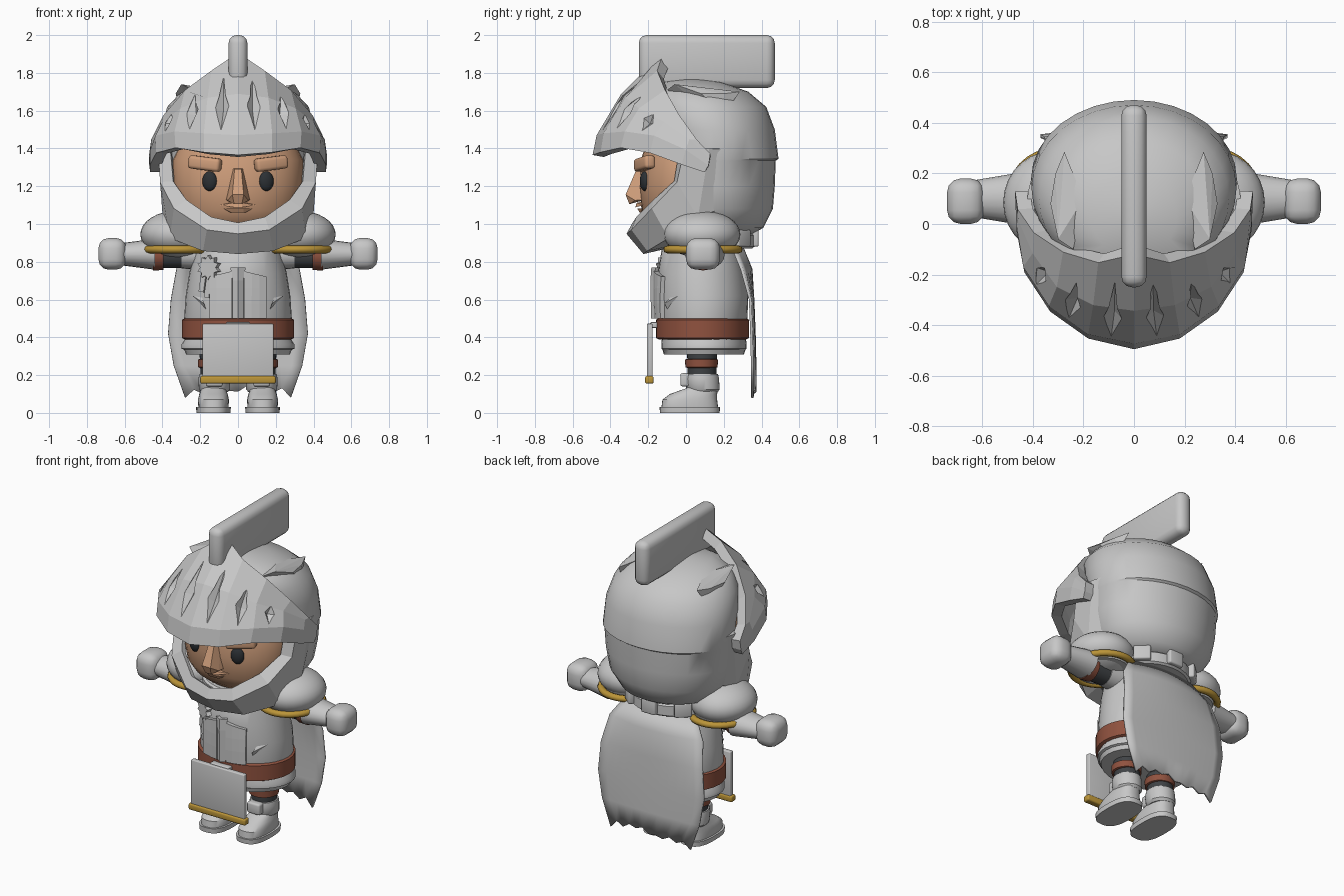
import bpy, bmesh, math, random
from mathutils import Vector, Matrix

if "Cube" in bpy.data.objects:
    bpy.data.objects.remove(bpy.data.objects["Cube"])

random.seed(4)


def mat(name, rgb):
    m = bpy.data.materials.new(name)
    m.diffuse_color = (*rgb, 1)
    m.use_nodes = True
    m.node_tree.nodes["Principled BSDF"].inputs["Base Color"].default_value = m.diffuse_color
    return m


STEEL = mat("steel grey", (0.57, 0.57, 0.57))
SKIN = mat("skin", (0.63, 0.345, 0.20))
GOLD = mat("gold", (0.50, 0.30, 0.04))
LEATHER = mat("brown leather", (0.28, 0.085, 0.05))
DARK = mat("dark cloth", (0.05, 0.055, 0.06))
EYE = mat("eye black", (0.025, 0.03, 0.035))


def finish(bm, name, material, angle=35):
    bmesh.ops.recalc_face_normals(bm, faces=bm.faces[:])
    me = bpy.data.meshes.new(name)
    bm.to_mesh(me)
    bm.free()
    me.materials.append(material)
    if angle:
        me.shade_smooth()
        me.set_sharp_from_angle(angle=math.radians(angle))
    ob = bpy.data.objects.new(name, me)
    bpy.context.collection.objects.link(ob)
    return ob


def add_grid(bm, rows, closed=False):
    """Skin a list of equal-length point rows with quads."""
    vs = [[bm.verts.new(p) for p in r] for r in rows]
    n = len(rows[0])
    for a, b in zip(vs, vs[1:]):
        for i in range(n if closed else n - 1):
            j = (i + 1) % n
            bm.faces.new((a[i], a[j], b[j], b[i]))
    return vs


def sheet(name, rows, material, thick, angle=0):
    bm = bmesh.new()
    add_grid(bm, rows)
    ob = finish(bm, name, material, angle)
    mod = ob.modifiers.new("thickness", "SOLIDIFY")
    mod.thickness, mod.offset = thick, 0
    return ob


def rings(name, profile, material, cx=0, power=1.0, n=32, angle=35):
    """Stack of ellipses (z, x radius, y radius, y centre); power < 1 is boxier."""
    def sp(v):
        return math.copysign(abs(v) ** power, v)
    bm = bmesh.new()
    rows = [[(cx + rx * sp(math.cos(2 * math.pi * i / n)),
              cy + ry * sp(math.sin(2 * math.pi * i / n)), z) for i in range(n)]
            for z, rx, ry, cy in profile]
    vs = add_grid(bm, rows, True)
    bm.faces.new(vs[0])
    bm.faces.new(vs[-1])
    return finish(bm, name, material, angle)


def ball(name, c, r, material, rot=0):
    bm = bmesh.new()
    m = Matrix.Translation(c) @ Matrix.Rotation(rot, 4, 'Z') @ Matrix.Diagonal((*r, 1))
    bmesh.ops.create_uvsphere(bm, u_segments=28, v_segments=16, radius=1, matrix=m)
    return finish(bm, name, material)


def box(name, c, size, material, bevel=0.0, rot=(0, 0, 0), seg=3):
    bm = bmesh.new()
    bmesh.ops.create_cube(bm, size=1, matrix=Matrix.Diagonal((*size, 1)))
    if bevel:
        bmesh.ops.bevel(bm, geom=bm.edges[:], offset=bevel, segments=seg, affect='EDGES', profile=0.5)
    ob = finish(bm, name, material)
    ob.location, ob.rotation_euler = c, rot
    return ob


def hull(name, pts, material):
    bm = bmesh.new()
    for p in pts:
        bm.verts.new(p)
    bmesh.ops.convex_hull(bm, input=bm.verts[:])
    return finish(bm, name, material, 0)


def xcyl(name, x0, x1, r0, r1, c, material, zs=1.0):
    bm = bmesh.new()
    bmesh.ops.create_cone(bm, cap_ends=True, segments=20, radius1=r0, radius2=r1, depth=abs(x1 - x0))
    turn = Matrix.Rotation(math.copysign(math.pi / 2, x1 - x0), 4, 'Y')
    bm.transform(Matrix.Translation(((x0 + x1) / 2, *c)) @ Matrix.Diagonal((1, 1, zs, 1)) @ turn)
    return finish(bm, name, material)


def both(half):
    return [(-x, y, z) for x, y, z in half[:0:-1]] + half


# Helmet shell and crest
rings("helmet_shell", [
    (.94, .22, .22, .12), (.98, .31, .27, .14), (1.08, .37, .30, .16), (1.2, .395, .305, .165),
    (1.335, .405, .305, .17), (1.345, .407, .315, .175), (1.5, .405, .33, .14), (1.62, .375, .325, .1),
    (1.70, .30, .27, .06), (1.75, .17, .16, .03), (1.77, .02, .02, .03)], STEEL)
box("helmet_crest", (0, .11, 1.86), (.10, .72, .28), STEEL, .042)

# Raised visor with carved slits
low = [(0, -.465, 1.36), (.17, -.425, 1.375), (.31, -.325, 1.40), (.405, -.18, 1.375), (.435, -.02, 1.315), (.435, .10, 1.275)]
m1 = [(0, -.445, 1.46), (.17, -.41, 1.47), (.315, -.305, 1.48), (.41, -.16, 1.46), (.435, 0, 1.39), (.44, .12, 1.31)]
m2 = [(0, -.32, 1.67), (.15, -.30, 1.65), (.285, -.235, 1.595), (.375, -.11, 1.525), (.43, .02, 1.44), (.44, .125, 1.34)]
top = [(0, -.10, 1.885), (.13, -.135, 1.79), (.26, -.10, 1.69), (.37, -.03, 1.56), (.43, .06, 1.44), (.44, .13, 1.37)]
visor = sheet("visor", [both(r) for r in (low, m1, m2, top)], STEEL, .06)
bm = bmesh.new()
V = Vector
for s in (-1, 1):
    for j, reach in enumerate((.6, .4, .1)):
        a, b, c = ((V(r[j]) + V(r[j + 1])) / 2 for r in (m1, m2, top))
        side = (V(m2[j + 1]) - V(m2[j])).normalized()
        tip = b.lerp(c, reach)
        out = side.cross((tip - a).normalized()).normalized()
        if out.y > 0:
            out = -out
        p = a.lerp(b, .7) + out * .03
        pts = [a + out * .033, tip + out * .033, p - side * .036, p + side * .036, p - out * .035, p + out * .05]
        vs = [bm.verts.new((s * q.x, q.y, q.z)) for q in pts]
        for i in (0, 1):
            for k in (2, 3):
                for l in (4, 5):
                    bm.faces.new((vs[i], vs[k], vs[l]))
cutter = finish(bm, "slit_cutter", STEEL, 0)
cutter.hide_render = True
cutter.hide_viewport = True
cutter.display_type = 'WIRE'
cut = visor.modifiers.new("slits", "BOOLEAN")
cut.operation, cut.object, cut.solver = 'DIFFERENCE', cutter, 'EXACT'

# Cheek and chin guard
sheet("chin_guard", [both(r) for r in (
    [(0, -.27, 1.0), (.14, -.25, 1.03), (.27, -.16, 1.12), (.34, -.05, 1.22), (.355, -.02, 1.40)],
    [(0, -.30, .95), (.16, -.275, .97), (.33, -.17, 1.08), (.40, -.04, 1.22), (.41, 0, 1.40)],
    [(0, -.22, .855), (.18, -.20, .87), (.35, -.09, .935), (.385, .06, 1.04), (.405, .12, 1.40)],
    [(0, -.08, .89), (.18, -.03, .91), (.29, .08, .98), (.345, .16, 1.08), (.38, .22, 1.40)])], STEEL, .03)

# Face
rings("face", [(.96, .22, .14, 0), (1.0, .27, .19, 0), (1.07, .315, .235, 0), (1.2, .343, .247, 0),
               (1.34, .343, .24, 0), (1.45, .3, .2, 0)], SKIN)
hull("nose", [(s * x, y, z) for s in (-1, 1) for x, y, z in
              ((.03, -.22, 1.30), (.068, -.21, 1.13), (.018, -.262, 1.29), (.055, -.27, 1.125),
               (.03, -.32, 1.155), (.02, -.30, 1.105))], SKIN)
hull("lower_lip", [(s * x, y, z) for s in (-1, 1) for x, y, z in
                   ((.075, -.232, 1.082), (.03, -.258, 1.082), (.03, -.245, 1.06), (.06, -.21, 1.065))], SKIN)
hull("upper_lip", [(s * x, y, z) for s in (-1, 1) for x, y, z in
                   ((.10, -.225, 1.10), (.02, -.262, 1.112), (.02, -.268, 1.088), (.03, -.22, 1.12))], SKIN)
for s in (-1, 1):
    ball("eye", (s * .15, -.218, 1.227), (.04, .025, .052), EYE, s * .3)
    box("brow", (s * .175, -.22, 1.32), (.18, .06, .07), SKIN, .018, (0, s * -.12, s * .38))

# Torso, belt and skirt
BODY = [(.36, .26, .21, .09), (.5, .285, .235, .09), (.62, .277, .24, .09), (.74, .258, .228, .08),
        (.86, .23, .2, .07), (.92, .15, .15, .07)]
rings("torso", BODY, STEEL)
rings("collar", [(.87, .25, .25, .1), (.88, .265, .262, .1), (.94, .265, .262, .1), (.95, .25, .25, .1)], STEEL)
rings("belt", [(.388, .28, .23, .087), (.397, .297, .247, .087), (.493, .297, .247, .087), (.502, .28, .23, .087)], LEATHER)
rings("skirt", [(.31, .2, .15, .095), (.31, .275, .212, .095), (.335, .285, .22, .095),
                (.34, .30, .226, .095), (.36, .30, .226, .095), (.40, .275, .222, .095)], STEEL)
for deg in (48, 90, 132):
    a = math.radians(deg)
    box("collar_block", (.28 * math.cos(a), .1 + .265 * math.sin(a), .925), (.10, .04, .09), STEEL, .01, (0, 0, a - math.pi / 2))


def chest_y(x, z):
    for (z0, *p), (z1, *q) in zip(BODY, BODY[1:]):
        if z0 <= z <= z1:
            rx, ry, cy = (u + (v - u) * (z - z0) / (z1 - z0) for u, v in zip(p, q))
            return cy - ry * math.sqrt(max(0, 1 - (x / rx) ** 2))
    return 0


# Fluted breastplate, centre ridge and battle nicks
for s in (-1, 1):
    sheet("breastplate", [[(s * x, chest_y(x, z) - .012, z + t * (.09 - x)) for x in (.03, .07, .11, .145)]
                          for z, t in ((.5, 0), (.58, 0), (.66, 0), (.735, .25))], STEEL, .025)
    hull("breastplate_nick", [(s * x, chest_y(x, z) - d, z) for x, z, d in
                              ((.17, .55, .0), (.24, .62, .012), (.18, .58, .022), (.19, .61, .0))], STEEL)
sheet("breastplate_ridge", [[(x * w, chest_y(x * w, z) - (.03 if x == 0 else .012), z) for x in (-1, 0, 1)]
                            for z, w in ((.5, .022), (.7, .022), (.77, .035))], STEEL, .02)

# Star badge with ribbon tails
bm = bmesh.new()
pts = [bm.verts.new((r * math.sin(a), 0, r * math.cos(a))) for k in range(20)
       for r, a in [((.066, .046)[k % 2], math.pi * k / 10)]]
ext = bmesh.ops.extrude_face_region(bm, geom=[bm.faces.new(pts)])['geom']
bmesh.ops.translate(bm, verts=[g for g in ext if isinstance(g, bmesh.types.BMVert)], vec=(0, .03, 0))
star = finish(bm, "badge_star", STEEL, 0)
star.location, star.rotation_euler = (-.16, -.13, .77), (0, 0, -.5)
for x, h in ((-.185, .10), (-.155, .13)):
    box("badge_ribbon", (x, chest_y(x, .7) - .012, .74 - h / 2), (.03, .018, h), STEEL, 0, (0, .15, -.5))

# Front cloth panel
box("cloth_panel", (0, -.192, .33), (.375, .03, .285), STEEL, .006)
box("cloth_panel_trim", (0, -.194, .175), (.40, .045, .04), GOLD, .01)
box("cloth_panel_clip", (0, -.17, .465), (.13, .04, .03), STEEL, .006)

# Ragged cape
rows = []
for z, w, y in ((.87, .25, .30), (.76, .325, .345), (.6, .355, .355), (.42, .37, .362), (.25, .34, .366), (.11, .28, .366)):
    row = []
    for i in range(13):
        t = i / 6 - 1
        dz = (random.uniform(-.01, .02) + .015 * (i % 2) if 0 < i < 12 else -.03) if z < .2 else 0
        row.append((t * w, y - (.05 * t * t if z > .7 else .015 * t * t), z + dz))
    rows.append(row)
sheet("cape", rows, STEEL, .014, 40)

for s in (-1, 1):
    # Shoulder pad, trim, arm and fist
    ball("shoulder_pad", (s * .322, .085, .945), (.195, .203, .125), STEEL)
    bpy.ops.mesh.primitive_torus_add(location=(s * .315, .09, .865), major_radius=.175, minor_radius=.02,
                                     major_segments=32, minor_segments=8)
    ring = bpy.context.object
    ring.name = "shoulder_trim"
    ring.scale.y = 1.08
    ring.data.materials.append(GOLD)
    ring.data.shade_smooth()
    rings("shoulder_base", [(.85, .15, .16, .09), (.90, .17, .18, .09)], STEEL, s * .315)
    xcyl("upper_arm", s * .18, s * .30, .085, .075, (.09, .84), STEEL)
    xcyl("sleeve", s * .28, s * .46, .066, .066, (.09, .832), DARK)
    xcyl("arm_strap", s * .395, s * .45, .078, .08, (.09, .834), LEATHER)
    xcyl("forearm", s * .44, s * .62, .105, .075, (.10, .84), STEEL, .78)
    box("fist", (s * .665, .09, .842), (.148, .18, .168), STEEL, .055)
    # Long dent along each side of the helmet
    hull("helmet_ridge", [(s * x, y, z) for x, y, z in (
        (.275, .285, 1.70), (.31, .20, 1.69), (.33, .08, 1.69), (.30, -.06, 1.74), (.24, -.10, 1.71),
        (.20, .1, 1.722), (.27, .1, 1.60), (.30, .2, 1.58))], STEEL)
    # Leg, strap and boot
    rings("leg", [(.17, .072, .075, .085), (.35, .08, .08, .085)], DARK, s * .125)
    rings("leg_strap", [(.238, .075, .075, .082), (.242, .086, .085, .082), (.282, .088, .088, .082),
                        (.286, .075, .075, .082)], LEATHER, s * .125)
    rings("boot_sole", [(0, .09, .158, .02), (.03, .092, .16, .02)], STEEL, s * .13, .75)
    rings("boot_foot", [(.03, .08, .15, .02), (.07, .082, .145, .02), (.10, .075, .125, .04),
                        (.13, .064, .085, .085), (.15, .06, .07, .09)], STEEL, s * .13, .8)
    rings("boot_shaft", [(.11, .07, .078, .09), (.125, .082, .088, .09), (.18, .085, .09, .085),
                         (.205, .08, .085, .085), (.21, .06, .06, .085)], STEEL, s * .125)
    box("boot_buckle", (s * .125, -.005, .175), (.09, .05, .07), STEEL, .012)
